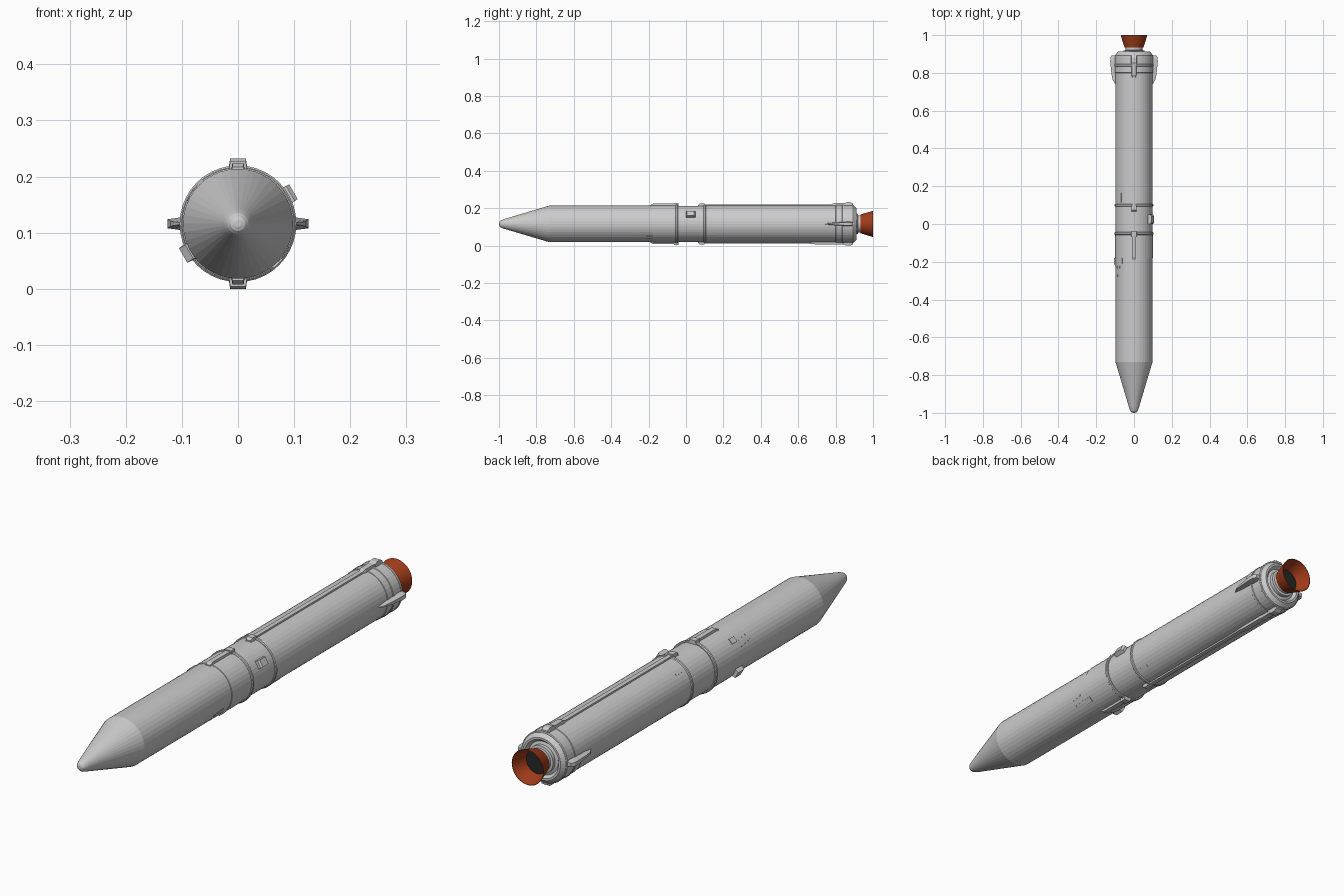
import bpy, bmesh, math

if "Cube" in bpy.data.objects:
    bpy.data.objects.remove(bpy.data.objects["Cube"])

CZ = 0.116   # height of the rocket's long axis
SIDES = 40


def make_object(name, verts, faces, color=None, smooth=False):
    mesh = bpy.data.meshes.new(name)
    mesh.from_pydata(verts, [], faces)
    bm = bmesh.new()
    bm.from_mesh(mesh)
    bmesh.ops.recalc_face_normals(bm, faces=bm.faces)
    bm.to_mesh(mesh)
    bm.free()
    ob = bpy.data.objects.new(name, mesh)
    bpy.context.collection.objects.link(ob)
    if color:
        mat = bpy.data.materials.new(name + "_colour")
        mat.diffuse_color = color
        mat.use_nodes = True
        mat.node_tree.nodes["Principled BSDF"].inputs["Base Color"].default_value = mat.diffuse_color
        mesh.materials.append(mat)
    if smooth:
        for p in mesh.polygons:
            p.use_smooth = True
    return ob


def lathe(name, profile, closed=False, **kw):
    """Spin (y, radius) points around the long axis."""
    verts, faces = [], []
    for y, r in profile:
        for i in range(SIDES):
            a = 2 * math.pi * i / SIDES
            verts.append((r * math.cos(a), y, CZ + r * math.sin(a)))
    n = len(profile)
    for j in range(n if closed else n - 1):
        k = (j + 1) % n
        for i in range(SIDES):
            m = (i + 1) % SIDES
            faces.append((j * SIDES + i, j * SIDES + m, k * SIDES + m, k * SIDES + i))
    if not closed:
        faces.append(tuple(range(SIDES)))
        faces.append(tuple(range((n - 1) * SIDES, n * SIDES)))
    return make_object(name, verts, faces, **kw)


def fairing(name, angle, sections, base=0.09):
    """Loft (y, outer radius, base width, outer width) sections on the hull at an angle."""
    a = math.radians(angle)
    c, s = math.cos(a), math.sin(a)
    verts, faces = [], []
    for y, r, wb, wt in sections:
        for rad, t in ((base, -wb / 2), (base, wb / 2), (r, wt / 2), (r, -wt / 2)):
            verts.append((rad * c - t * s, y, CZ + rad * s + t * c))
    n = len(sections)
    for j in range(n - 1):
        for i in range(4):
            m = (i + 1) % 4
            faces.append((j * 4 + i, j * 4 + m, j * 4 + 4 + m, j * 4 + 4 + i))
    faces += [(0, 1, 2, 3), tuple(range(4 * n - 4, 4 * n))]
    return make_object(name, verts, faces)


def block(name, angle, y0, y1, r, w):
    return fairing(name, angle, [(y0, r, w, w), (y1, r, w, w)])


# Hull: rounded nose, payload shroud, interstage and first stage
lathe("payload_shroud", [
    (-1.0, 0.006), (-0.997, 0.013), (-0.99, 0.019), (-0.978, 0.024), (-0.965, 0.028),
    (-0.73, 0.098), (-0.18, 0.098), (-0.179, 0.100), (-0.05, 0.100)])
lathe("interstage", [(-0.06, 0.097), (0.11, 0.097)])
lathe("first_stage", [
    (0.10, 0.099), (0.80, 0.099), (0.801, 0.101), (0.835, 0.101), (0.836, 0.099),
    (0.845, 0.099), (0.846, 0.101), (0.885, 0.101), (0.898, 0.097), (0.912, 0.084),
    (0.912, 0.076), (0.90, 0.066), (0.905, 0.052)])

# Joint flanges
for name, y, r in (("front_flange", -0.05, 0.104), ("rear_flange", 0.10, 0.102),
                   ("tail_band", 0.84, 0.103), ("tail_flange", 0.889, 0.102)):
    lathe(name, [(y - 0.007, r - 0.003), (y - 0.004, r), (y + 0.004, r), (y + 0.007, r - 0.003)])

# Engine: collar, bell and dark inside
lathe("engine_collar", [(0.89, 0.055), (0.918, 0.055), (0.92, 0.046), (0.94, 0.046)])
lathe("engine_bell", [
    (0.934, 0.050), (0.965, 0.060), (1.0, 0.070), (1.0, 0.068), (0.965, 0.057), (0.934, 0.046)],
    closed=True, color=(0.36, 0.045, 0.01, 1), smooth=True).select_set(True)
lathe("engine_throat", [(0.936, 0.047), (0.941, 0.047)], color=(0.02, 0.02, 0.02, 1))

# Cable ducts along the top and bottom
for side, ang in (("top", 90), ("bottom", -90)):
    block(side + "_duct", ang, 0.09, 0.88, 0.105, 0.018)
    fairing(side + "_duct_front_cap", ang, [
        (0.065, 0.102, 0.028, 0.02), (0.075, 0.110, 0.028, 0.024), (0.10, 0.110, 0.028, 0.024)])
    fairing(side + "_duct_tail_cover", ang, [
        (0.775, 0.104, 0.024, 0.016), (0.79, 0.111, 0.028, 0.022), (0.845, 0.111, 0.030, 0.024)])
    fairing(side + "_duct_end_block", ang, [
        (0.845, 0.110, 0.036, 0.030), (0.858, 0.116, 0.036, 0.028),
        (0.88, 0.116, 0.036, 0.028), (0.893, 0.108, 0.034, 0.026)])
    fairing(side + "_shroud_duct", ang, [
        (-0.19, 0.101, 0.024, 0.020), (-0.175, 0.108, 0.026, 0.020),
        (-0.06, 0.108, 0.026, 0.020)])
    fairing(side + "_flange_block", ang, [
        (-0.065, 0.112, 0.034, 0.028), (-0.04, 0.112, 0.034, 0.028)])
fairing("bottom_duct_ramp", -90, [(0.65, 0.105, 0.024, 0.02), (0.69, 0.109, 0.028, 0.022),
                                  (0.79, 0.109, 0.028, 0.022)])

# Side fins at the tail
for side, ang in (("right", 0), ("left", 180)):
    fairing(side + "_fin", ang, [
        (0.74, 0.099, 0.004, 0.002), (0.765, 0.114, 0.012, 0.006),
        (0.80, 0.120, 0.018, 0.010), (0.86, 0.126, 0.026, 0.016),
        (0.88, 0.125, 0.026, 0.016), (0.893, 0.117, 0.020, 0.014)])

# Equipment boxes on the interstage and shroud
fairing("interstage_box", 30, [
    (0.0, 0.108, 0.034, 0.030), (0.006, 0.114, 0.034, 0.030),
    (0.042, 0.114, 0.034, 0.028), (0.05, 0.106, 0.034, 0.028)])
fairing("shroud_box", 210, [
    (-0.225, 0.100, 0.034, 0.028), (-0.215, 0.113, 0.034, 0.030), (-0.18, 0.113, 0.034, 0.030)])

# Low access panels and small vents on the shroud and first stage
for n, ang in enumerate((-45, 135)):
    block(f"shroud_panel_{n}", ang, -0.21, -0.18, 0.1015, 0.022)
    block(f"stage_panel_{n}", ang, 0.115, 0.165, 0.1005, 0.008)
for side, ang in (("right", -35), ("left", 145)):
    for row in range(3):
        for col in range(2):
            y = -0.28 + row * 0.022
            block(f"{side}_vent_{row}_{col}", ang + (col - 0.5) * 14 + row * 2,
                  y, y + 0.013, 0.0995, 0.005)

# Smooth the bell but keep its rim sharp
bpy.context.view_layer.objects.active = bpy.data.objects["engine_bell"]
bpy.ops.object.shade_smooth_by_angle()
